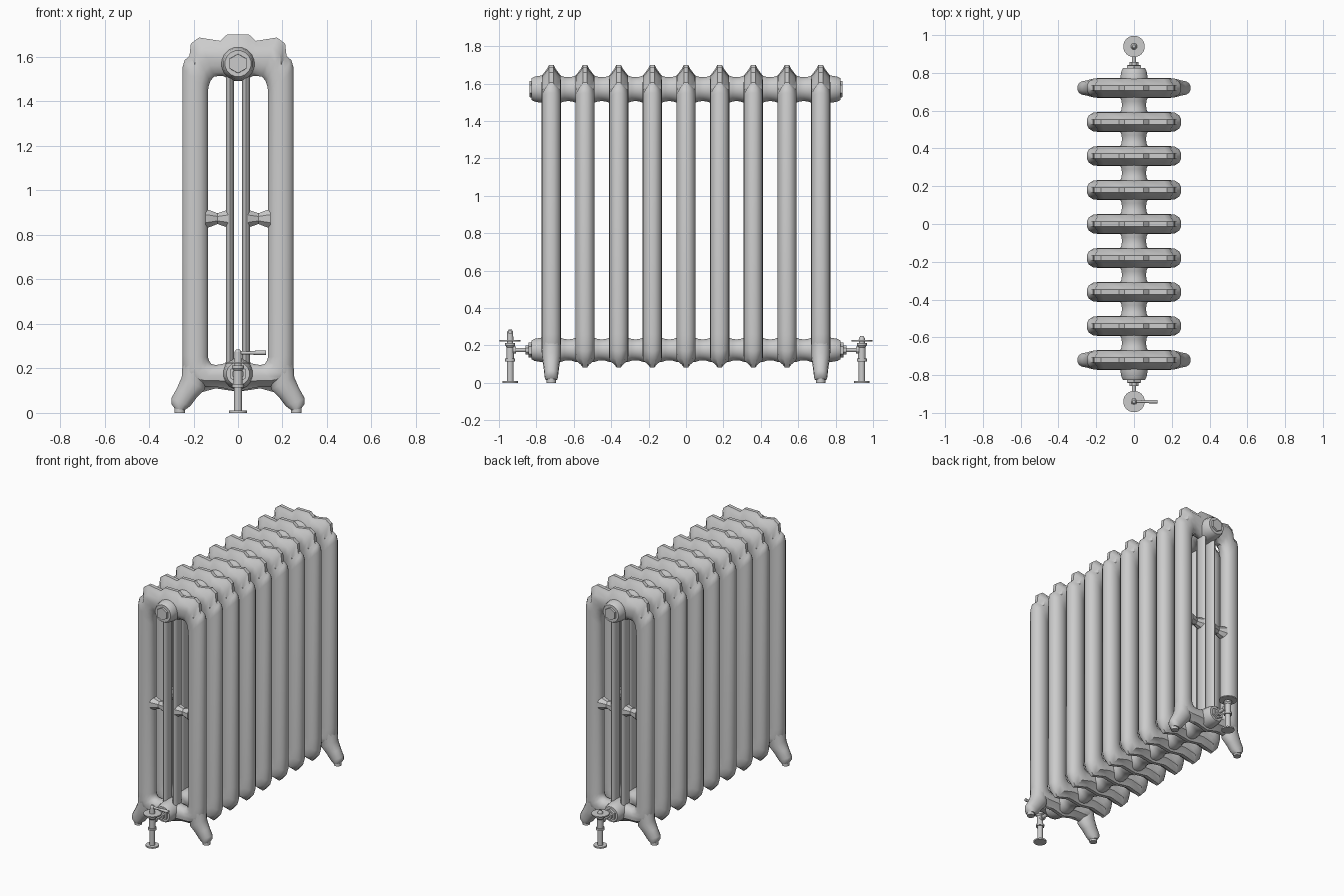
import bpy, bmesh
from math import cos, sin, pi, radians

if "Cube" in bpy.data.objects:
    bpy.data.objects.remove(bpy.data.objects["Cube"])


def add_object(name, bm, loc=(0, 0, 0), angle=40):
    bmesh.ops.recalc_face_normals(bm, faces=bm.faces)
    me = bpy.data.meshes.new(name)
    bm.to_mesh(me)
    bm.free()
    for p in me.polygons:
        p.use_smooth = True
    me.set_sharp_from_angle(angle=radians(angle))
    ob = bpy.data.objects.new(name, me)
    bpy.context.collection.objects.link(ob)
    ob.location = loc
    return ob


def loft(bm, rings, closed=False):
    vs = [[bm.verts.new(p) for p in r] for r in rings]
    n = len(vs[0])
    for i in range(len(vs) if closed else len(vs) - 1):
        a, b = vs[i], vs[(i + 1) % len(vs)]
        for j in range(n):
            k = (j + 1) % n
            bm.faces.new((a[j], a[k], b[k], b[j]))
    if not closed:
        bm.faces.new(vs[0])
        bm.faces.new(vs[-1])


def slab_ring(st, width=1.0):
    """Flattened section ring between an outer and an inner contour point."""
    ox, oz, ix, iz, ridge = st
    side = [(0, .015), (.1, .035), (.28, .049), (.5, .052), (.72, .049),
            (.9, .022 if ridge else .035), (1, .012 if ridge else .015)]
    pts = side + [(t, -y) for t, y in reversed(side)]
    return [(ix + (ox - ix) * t, y * width, iz + (oz - iz) * t) for t, y in pts]


def mirror_station(s):
    return (-s[0], s[1], -s[2], s[3], s[4])


def turned(bm, profile, axis, c=(0, 0, 0), n=16):
    """Revolve (position, radius) pairs about a line through c."""
    rings = []
    for h, r in profile:
        ring = []
        for i in range(n):
            a = 2 * pi * (i + .5) / n
            u, v = r * cos(a), r * sin(a)
            p = {'x': (h, u, v), 'y': (u, h, v), 'z': (u, v, h)}[axis]
            ring.append(tuple(p[k] + c[k] for k in range(3)))
        rings.append(ring)
    loft(bm, rings)


# Half contour of a section: outer x, z, inner x, z, ridged edge
TOP = [(0, 1.70, 0, 1.495, 1), (.05, 1.70, .04, 1.50, 1), (.08, 1.672, .07, 1.515, 1),
       (.175, 1.687, .108, 1.512, 1), (.212, 1.66, .125, 1.49, 1),
       (.218, 1.605, .133, 1.465, 1), (.24, 1.585, .135, 1.44, 0),
       (.25, 1.55, .135, 1.42, 0), (.25, .26, .135, .25, 0)]
MID_BOTTOM = [(.25, .17, .13, .235, 0), (.237, .125, .12, .22, 0), (.2, .083, .1, .215, 1),
              (.1, .11, .07, .22, 1), (0, .095, 0, .24, 1)]
END_BOTTOM = [(.25, .17, .13, .235, 0), (.235, .14, .12, .22, 0), (.17, .118, .1, .215, 1),
              (.08, .115, .07, .22, 1), (0, .095, 0, .24, 1)]
# Foot stations with a y width factor
FOOT = [((.247, .26, .14, .21, 0), .97), ((.253, .16, .15, .105, 0), .97),
        ((.275, .11, .185, .07, 0), .82), ((.3, .065, .215, .03, 0), .72),
        ((.299, .04, .232, .018, 0), .68), ((.285, .02, .24, .012, 0), .6)]


def section(name, y, end):
    bm = bmesh.new()
    # closed outer loop of columns and headers
    half = TOP + (END_BOTTOM if end else MID_BOTTOM)
    full = half + [mirror_station(s) for s in reversed(half[1:-1])]
    loft(bm, [slab_ring(s) for s in full], closed=True)
    for sx in (1, -1):
        # thin inner column
        loft(bm, [[(sx * (.037 + .018 * cos(2 * pi * i / 12)), .042 * sin(2 * pi * i / 12), z)
                   for i in range(12)] for z in (.2, 1.55)])
        # waisted bridge between columns
        turned(bm, [(sx * x, r) for x, r in
                    ((.045, .044), (.062, .037), (.092, .026), (.125, .04), (.145, .046))],
               'x', (0, 0, .873), 8)
        if end:
            # splayed foot and pad
            loft(bm, [slab_ring(s if sx > 0 else mirror_station(s), w) for s, w in FOOT])
            turned(bm, [(0, .025), (.03, .025)], 'z', (sx * .262, 0, 0))
    add_object(name, bm, (0, y, 0))


for i in range(9):
    section("end_section" if i in (0, 8) else "middle_section", (i - 4) * .18, i in (0, 8))

# Header pipes, waisted between the sections, with end hubs
for name, z, r in (("top_header", 1.57, .066), ("bottom_header", .176, .058)):
    prof = [(-.825, r * .9), (-.81, r + .002), (-.775, r + .008)]
    for i in range(9):
        y = (i - 4) * .18
        prof.append((y, r + .014))
        if i < 8:
            prof += [(y + .05, r + .008), (y + .07, r + .001), (y + .09, r - .001),
                     (y + .11, r + .001), (y + .13, r + .008)]
    prof += [(.775, r + .008), (.81, r + .002), (.825, r * .9)]
    bm = bmesh.new()
    turned(bm, prof, 'y', (0, 0, z))
    add_object(name, bm)

for s in (1, -1):
    # hexagonal top plug
    bm = bmesh.new()
    turned(bm, [(s * .81, .045), (s * .838, .043)], 'y', (0, 0, 1.57), 6)
    add_object("top_plug", bm, angle=25)

    # union nuts and connecting pipe
    bm = bmesh.new()
    turned(bm, [(s * .815, .04), (s * .842, .04)], 'y', (0, 0, .175), 6)
    turned(bm, [(s * .84, .026), (s * .858, .026)], 'y', (0, 0, .175), 8)
    turned(bm, [(s * .85, .012), (s * .94, .012)], 'y', (0, 0, .175), 12)
    turned(bm, [(s * .908, .02), (s * .925, .02)], 'y', (0, 0, .175), 12)
    add_object("union_pipe", bm, angle=25)

    # valve: floor plate, riser, collar, body, hand disc, spindle
    bm = bmesh.new()
    top = .25 if s > 0 else .285
    turned(bm, [(0, .042), (.01, .042), (.01, .018), (.115, .018), (.115, .027), (.13, .027),
                (.13, .02), (.19, .02), (.2, .027), (.212, .027), (.212, .016), (.221, .016),
                (.221, .057), (.229, .057), (.229, .017), (top - .012, .016), (top, .008)],
           'z', (0, s * .94, 0), 20)
    add_object("valve", bm, angle=30)

# lever on the front valve
bm = bmesh.new()
turned(bm, [(0, .009), (.05, .007), (.085, .01), (.125, .01)], 'x', (0, -.94, .27), 10)
add_object("valve_lever", bm)
